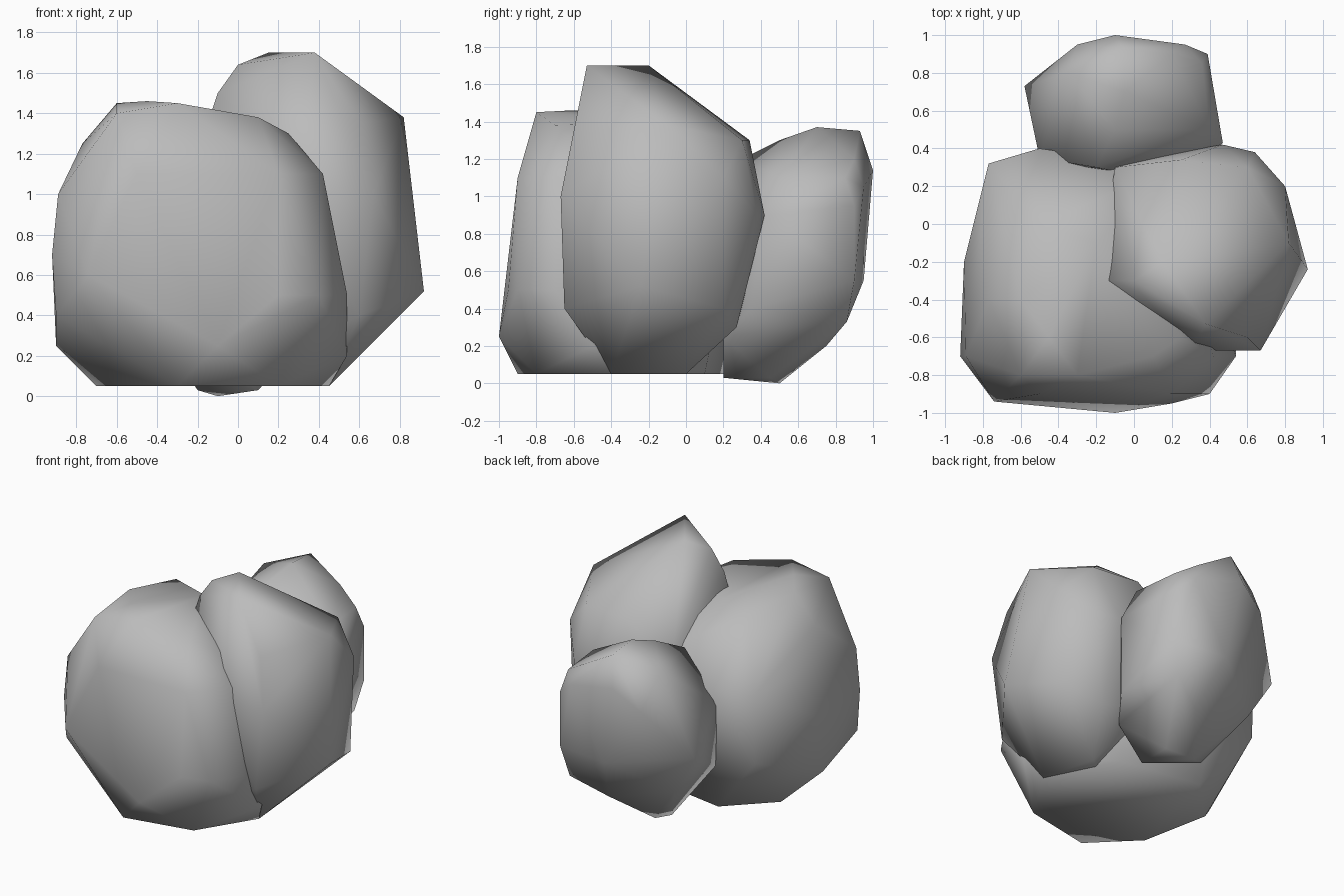
import bpy
import bmesh

# Remove the default cube only
default_cube = bpy.data.objects.get("Cube")
if default_cube:
    bpy.data.objects.remove(default_cube, do_unlink=True)

# Single stone colour
stone = bpy.data.materials.new("stone_grey")
stone.use_nodes = True
stone.diffuse_color = (.5, .5, .5, 1)
shader = stone.node_tree.nodes["Principled BSDF"]
shader.inputs["Base Color"].default_value = stone.diffuse_color
shader.inputs["Roughness"].default_value = .9


def boulder(name, floor, base, waist, shoulder, crown):
    """Wrap a tight skin around a flat base outline and the corners above it."""
    bm = bmesh.new()
    for x, y in base:
        bm.verts.new((x, y, floor))
    for corner in waist + shoulder + crown:
        bm.verts.new(corner)
    hull = bmesh.ops.convex_hull(bm, input=bm.verts)
    loose = set(hull["geom_interior"]) | set(hull["geom_unused"])
    bmesh.ops.delete(bm, geom=[g for g in loose if isinstance(g, bmesh.types.BMVert)],
                     context="VERTS")
    bmesh.ops.recalc_face_normals(bm, faces=bm.faces)
    for face in bm.faces:
        face.smooth = True
    mesh = bpy.data.meshes.new(name)
    bm.to_mesh(mesh)
    bm.free()
    mesh.materials.append(stone)
    rock = bpy.data.objects.new(name, mesh)
    bpy.context.collection.objects.link(rock)


# Broad boulder at the front
boulder(
    "front_boulder",
    floor=.05,
    base=[(-.6, -.6), (-.3, -.9), (.2, -.8), (.45, -.4), (-.7, -.1), (-.4, .2), (.2, .1)],
    waist=[(-.9, -.3, .25), (-.1, -1, .25), (.54, -.5, .2), (-.9, -.7, .4),
           (-.74, -.94, .6), (-.92, -.7, .7), (-.9, -.2, .7), (-.77, .3, .5),
           (.54, -.7, .5), (.4, -.9, .5), (.2, -.95, .5)],
    shoulder=[(-.89, -.7, 1), (-.77, .32, 1), (-.5, .4, 1), (.2, .3, 1),
              (.2, -.9, 1.1), (.42, -.7, 1.1), (-.5, -.9, 1.1)],
    crown=[(-.77, -.4, 1.25), (-.6, -.8, 1.4), (-.6, -.4, 1.45), (-.45, -.6, 1.46),
           (-.3, -.8, 1.45), (.1, -.7, 1.38), (.25, -.6, 1.3), (-.5, 0, 1.4),
           (-.2, -.1, 1.4)],
)

# Tallest boulder, leaning out to the side
boulder(
    "tall_boulder",
    floor=.05,
    base=[(.45, -.4), (.35, 0), (0, -.3)],
    waist=[(.92, -.24, .52), (.6, -.65, .4), (.77, .2, .4), (.5, .27, .3),
           (.1, .3, .4)],
    shoulder=[(.67, -.67, 1), (.3, -.67, 1), (.8, .2, 1.1), (.64, .38, .9),
              (.47, .42, .9), (.1, .36, .9), (-.1, .3, 1.1), (-.2, -.3, 1.2)],
    crown=[(.82, -.1, 1.38), (.6, -.6, 1.35), (.6, .3, 1.3), (.25, .34, 1.3),
           (.38, -.53, 1.7), (.15, -.2, 1.7), (0, -.3, 1.64), (-.1, -.3, 1.5)],
)

# Narrow-footed boulder at the back
boulder(
    "back_boulder",
    floor=.03,
    base=[(.1, .45), (-.2, .45), (.1, .2)],
    waist=[(-.1, .5, 0), (.1, .75, .2), (.34, .86, .33), (.39, .9, .55), (0, .95, .55),
           (-.4, .7, .35), (.4, .35, .4), (-.45, .3, .4), (.3, .2, .25)],
    shoulder=[(-.58, .73, .65), (-.5, .35, .9), (.47, .43, .9), (.39, .9, .95),
              (.27, .95, 1.05), (-.1, 1, 1.14), (-.3, .95, 1)],
    crown=[(.36, .85, 1.1), (.2, .9, 1.2), (-.06, .93, 1.35), (-.05, .7, 1.37),
           (-.35, .8, 1.25), (-.1, .5, 1.3), (.4, .5, 1.1), (-.2, .3, 1.2)],
)
